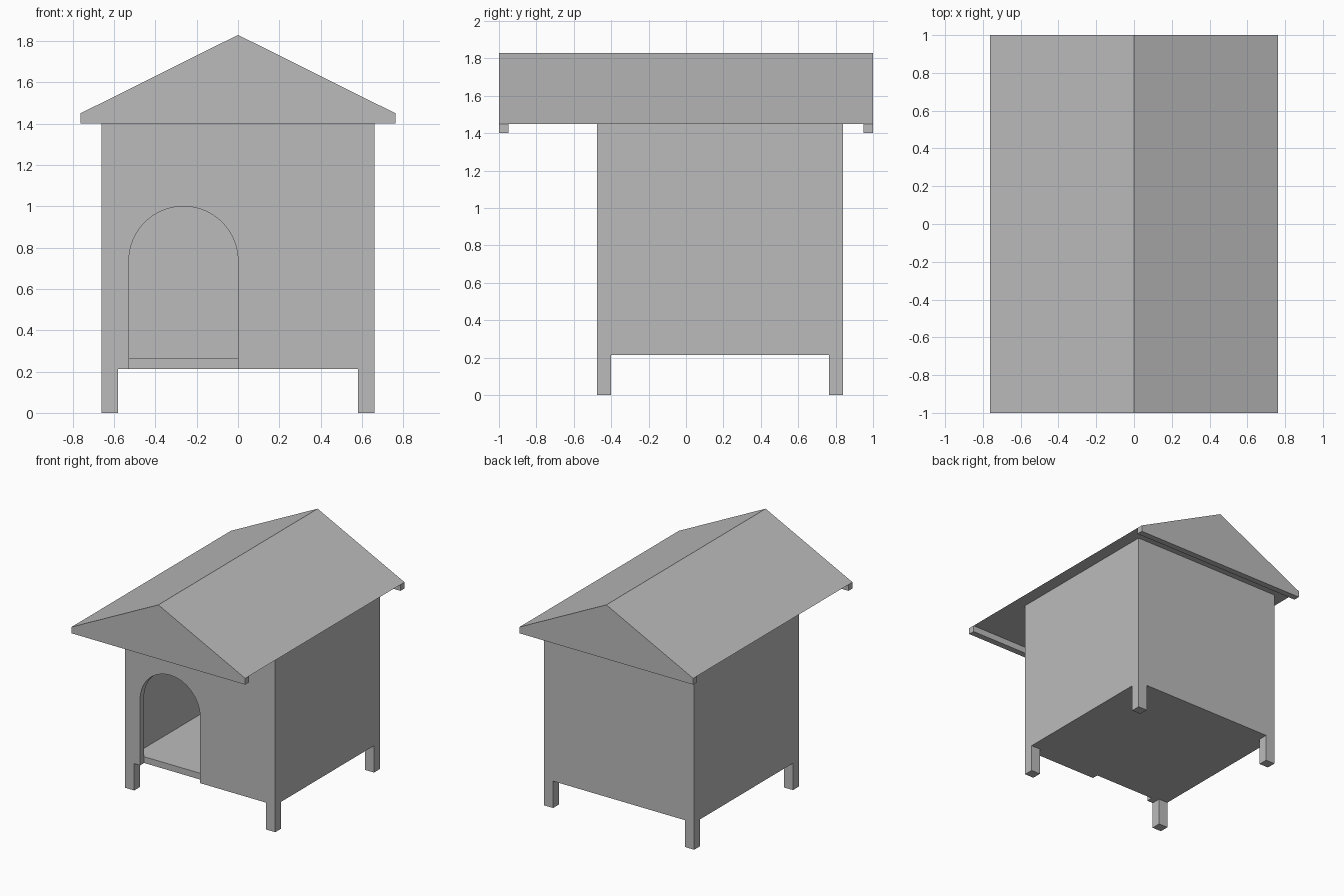
import bpy
import bmesh
import math

if "Cube" in bpy.data.objects:
    bpy.data.objects.remove(bpy.data.objects["Cube"], do_unlink=True)

# Single plain colour
grey = bpy.data.materials.new("plain_grey")
grey.use_nodes = True
COLOUR = (0.5, 0.5, 0.5, 1)
grey.diffuse_color = COLOUR
grey.node_tree.nodes["Principled BSDF"].inputs["Base Color"].default_value = COLOUR


def extrude_profile(name, points, y0, y1):
    """Extrude an (x, z) outline from y0 to y1."""
    bm = bmesh.new()
    face = bm.faces.new([bm.verts.new((x, y0, z)) for x, z in points])
    grown = bmesh.ops.extrude_face_region(bm, geom=[face])["geom"]
    verts = [v for v in grown if isinstance(v, bmesh.types.BMVert)]
    bmesh.ops.translate(bm, verts=verts, vec=(0, y1 - y0, 0))
    bmesh.ops.recalc_face_normals(bm, faces=bm.faces[:])
    mesh = bpy.data.meshes.new(name)
    bm.to_mesh(mesh)
    bm.free()
    mesh.materials.append(grey)
    obj = bpy.data.objects.new(name, mesh)
    bpy.context.collection.objects.link(obj)
    return obj


def box(name, x0, x1, y0, y1, z0, z1):
    return extrude_profile(name, [(x0, z0), (x1, z0), (x1, z1), (x0, z1)], y0, y1)


# Main dimensions
half_w, front, back = 0.66, -0.475, 0.84
base, eave, ridge = 0.213, 1.45, 1.83
thick, roof_w, lip = 0.05, 0.763, 1.40
leg_x, leg_y = 0.08, 0.075
inner_w, inner_front, inner_back = half_w - thick, front + thick, back - thick

# Front wall with an arched doorway open at the bottom
radius = 0.264
door_x, spring = -radius, 1.0 - radius
steps = 32
arch = [(door_x - radius * math.cos(math.pi * i / steps),
         spring + radius * math.sin(math.pi * i / steps)) for i in range(steps + 1)]
outline = [(-half_w, base), (door_x - radius, base)] + arch
outline += [(door_x + radius, base), (half_w, base), (half_w, eave), (-half_w, eave)]
extrude_profile("front_wall", outline, front, inner_front)

# Remaining walls and floor
box("back_wall", -half_w, half_w, inner_back, back, base, eave)
box("floor", -inner_w, inner_w, inner_front, inner_back, base, base + thick)
for side, s in (("left", 1), ("right", -1)):
    xs = sorted((s * inner_w, s * half_w))
    box(side + "_wall", *xs, inner_front, inner_back, base, eave)
    # Corner legs flush with the walls
    xs = sorted((s * (half_w - leg_x), s * half_w))
    box("front_" + side + "_leg", *xs, front, front + leg_y, 0, base)
    box("back_" + side + "_leg", *xs, back - leg_y, back, 0, base)

# Roof with a flat underside, closed by a gable board at each end
extrude_profile("roof", [(-roof_w, eave), (roof_w, eave), (0, ridge)], -1 + thick, 1 - thick)
gable = [(-roof_w, lip), (roof_w, lip), (roof_w, eave), (0, ridge), (-roof_w, eave)]
extrude_profile("front_gable", gable, -1, -1 + thick)
extrude_profile("back_gable", gable, 1 - thick, 1)
